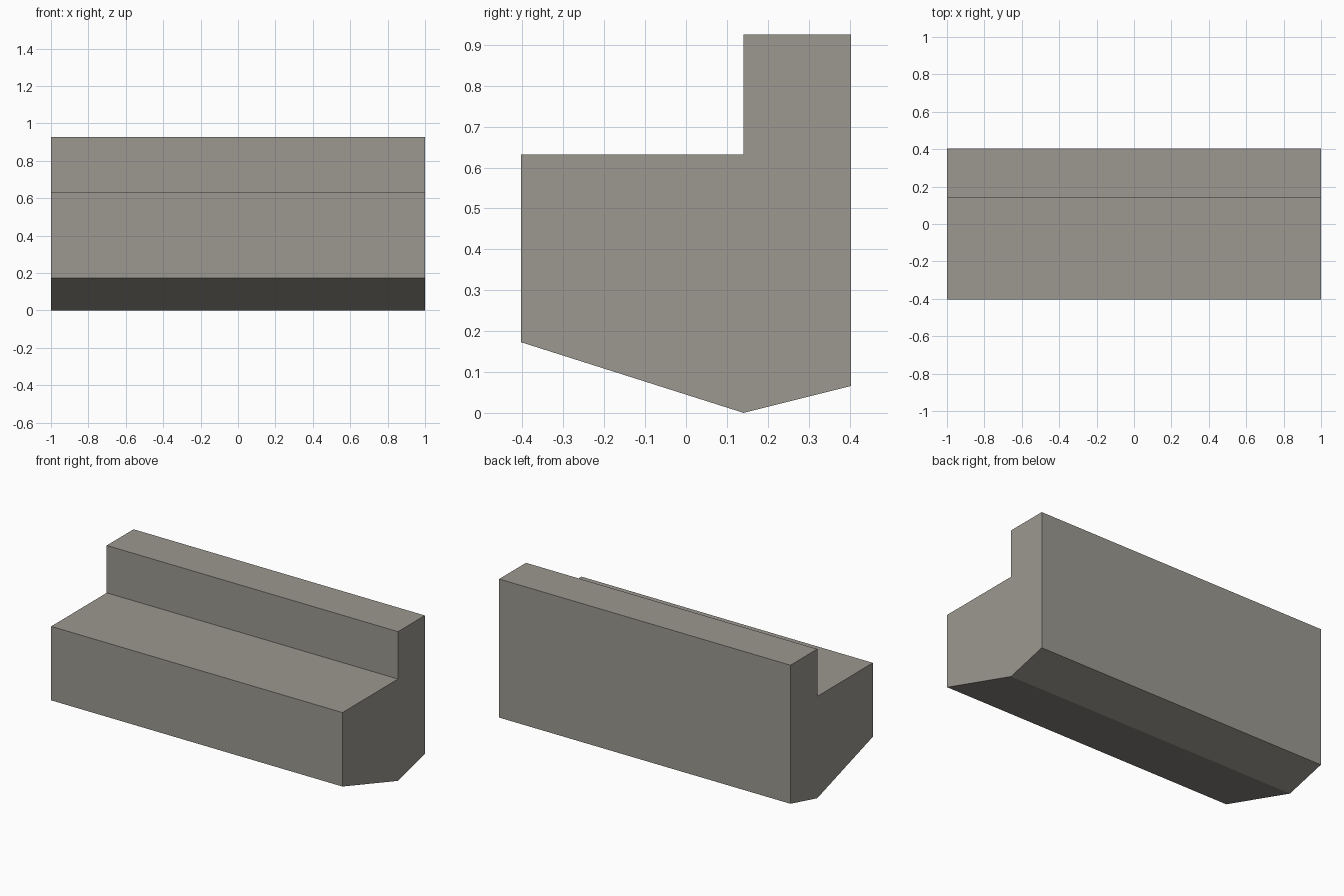
import bpy, bmesh

if "Cube" in bpy.data.objects:
    bpy.data.objects.remove(bpy.data.objects["Cube"])

# Side profile (y, z): keel-shaped underside, low front ledge, raised back
profile = [(-0.404, 0.173), (0.141, 0.0), (0.404, 0.066), (0.404, 0.926),
           (0.141, 0.926), (0.141, 0.632), (-0.404, 0.632)]

stone = bpy.data.materials.new("warm_grey_stone")
stone.diffuse_color = (0.33, 0.315, 0.279, 1.0)
stone.use_nodes = True
stone.node_tree.nodes["Principled BSDF"].inputs["Base Color"].default_value = stone.diffuse_color

# Stepped block: profile extruded along x
bm = bmesh.new()
side = bm.faces.new([bm.verts.new((-1.0, y, z)) for y, z in profile])
extruded = bmesh.ops.extrude_face_region(bm, geom=[side], use_keep_orig=True)
moved = [v for v in extruded["geom"] if isinstance(v, bmesh.types.BMVert)]
bmesh.ops.translate(bm, verts=moved, vec=(2.0, 0, 0))
bmesh.ops.recalc_face_normals(bm, faces=bm.faces[:])

mesh = bpy.data.meshes.new("stepped_block")
bm.to_mesh(mesh)
bm.free()
mesh.materials.append(stone)
block = bpy.data.objects.new("stepped_block", mesh)
bpy.context.collection.objects.link(block)
